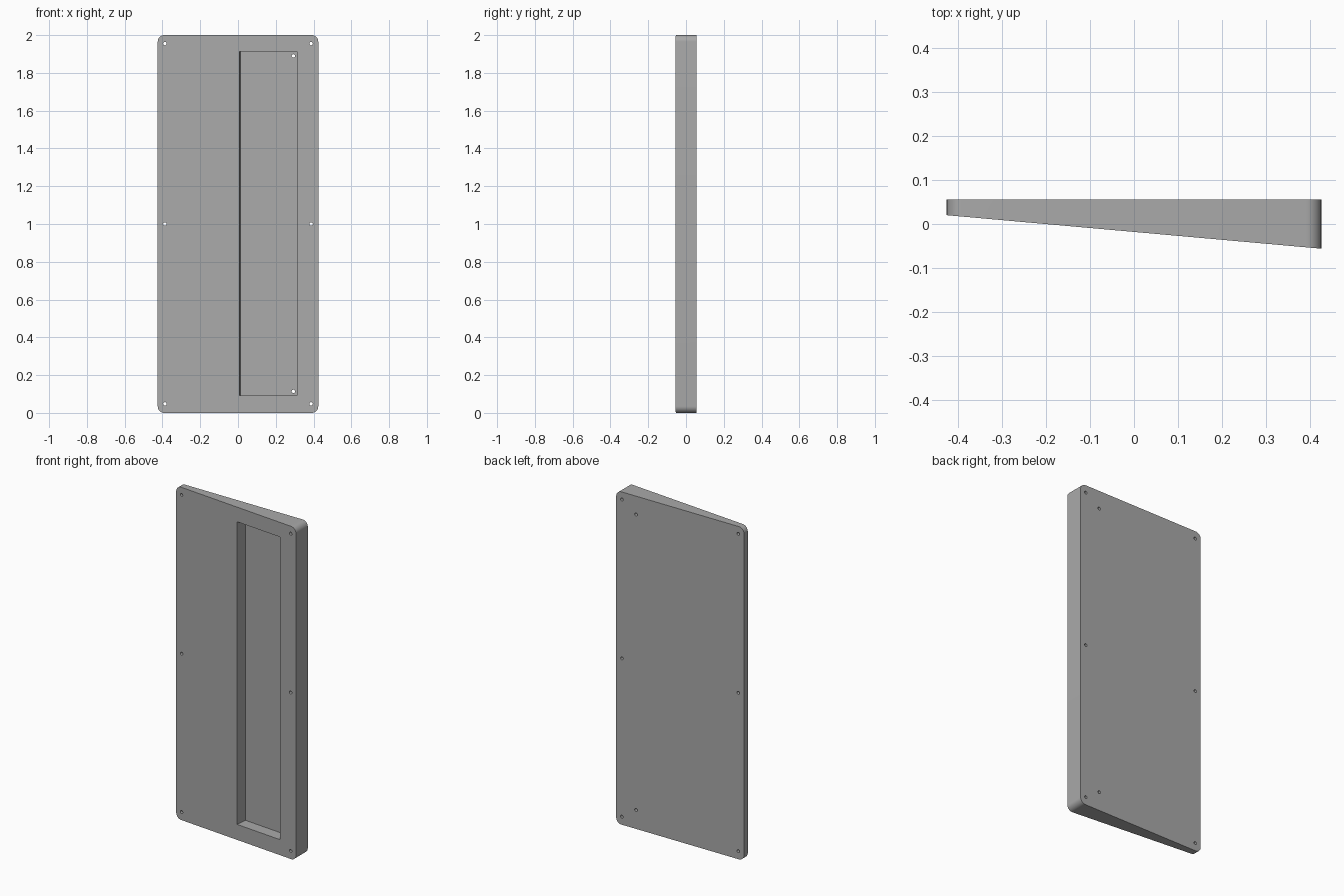
import bpy, bmesh, math
from mathutils import Matrix, Vector

cube = bpy.data.objects.get("Cube")
if cube:
    bpy.data.objects.remove(cube, do_unlink=True)

HALF_W, HEIGHT, CORNER = 0.425, 2.0, 0.035
BACK, FRONT_THIN, FRONT_THICK = 0.056, 0.02, -0.056
SLOPE = (FRONT_THICK - FRONT_THIN) / (2 * HALF_W)

grey = bpy.data.materials.new("plain grey")
grey.use_nodes = True
grey.diffuse_color = (0.4, 0.4, 0.4, 1)
grey.node_tree.nodes["Principled BSDF"].inputs["Base Color"].default_value = (0.4, 0.4, 0.4, 1)


def front_y(x):
    return FRONT_THIN + SLOPE * (x + HALF_W)


def make_object(name, bm):
    bmesh.ops.recalc_face_normals(bm, faces=bm.faces)
    mesh = bpy.data.meshes.new(name)
    bm.to_mesh(mesh)
    bm.free()
    mesh.materials.append(grey)
    obj = bpy.data.objects.new(name, mesh)
    bpy.context.collection.objects.link(obj)
    return obj


def cut(target, cutter):
    mod = target.modifiers.new(cutter.name, 'BOOLEAN')
    mod.operation = 'DIFFERENCE'
    mod.solver = 'EXACT'
    mod.object = cutter
    cutter.hide_render = True
    bpy.context.view_layer.objects.active = target
    bpy.ops.object.modifier_apply(modifier=mod.name)
    bpy.data.objects.remove(cutter, do_unlink=True)


# Wedge panel: rounded rectangle outline between a flat back and a sloped front
outline = []
steps = 10
for i, (sx, sz) in enumerate([(1, 1), (-1, 1), (-1, -1), (1, -1)]):
    for k in range(steps + 1):
        a = math.pi / 2 * (i + k / steps)
        outline.append((sx * (HALF_W - CORNER) + CORNER * math.cos(a),
                        HEIGHT / 2 + sz * (HEIGHT / 2 - CORNER) + CORNER * math.sin(a)))
bm = bmesh.new()
back = [bm.verts.new((x, BACK, z)) for x, z in outline]
front = [bm.verts.new((x, front_y(x), z)) for x, z in outline]
bm.faces.new(back)
bm.faces.new(front[::-1])
for i in range(len(outline)):
    j = (i + 1) % len(outline)
    bm.faces.new((back[i], front[i], front[j], back[j]))
panel = make_object("wedge_panel", bm)

# Long pocket sunk square to the sloped front face
X0, X1, Z0, Z1, DEPTH = 0.008, 0.313, 0.093, 1.912, 0.07
inward = Vector((-SLOPE, 1, 0)).normalized()
bm = bmesh.new()
rings = []
for d in (-0.05, DEPTH):
    rings.append([bm.verts.new(Vector((x, front_y(x), z)) + inward * d)
                  for x, z in ((X0, Z0), (X1, Z0), (X1, Z1), (X0, Z1))])
bm.faces.new(rings[0])
bm.faces.new(rings[1][::-1])
for i in range(4):
    j = (i + 1) % 4
    bm.faces.new((rings[0][i], rings[1][i], rings[1][j], rings[0][j]))
cut(panel, make_object("pocket_cutter", bm))

# Screw holes along both edges, and two through the pocket floor
holes = [(x, z) for x in (-0.387, 0.387) for z in (0.048, 1.0, 1.955)]
holes += [(0.293, 0.114), (0.293, 1.89)]
bm = bmesh.new()
for x, z in holes:
    bmesh.ops.create_cone(bm, cap_ends=True, segments=20, radius1=0.009, radius2=0.009, depth=0.4,
                          matrix=Matrix.Translation((x, 0, z)) @ Matrix.Rotation(math.pi / 2, 4, 'X'))
cut(panel, make_object("hole_cutter", bm))

# Smooth corners with crisp edges
panel.select_set(True)
bpy.context.view_layer.objects.active = panel
bpy.ops.object.shade_smooth_by_angle(angle=math.radians(30))
